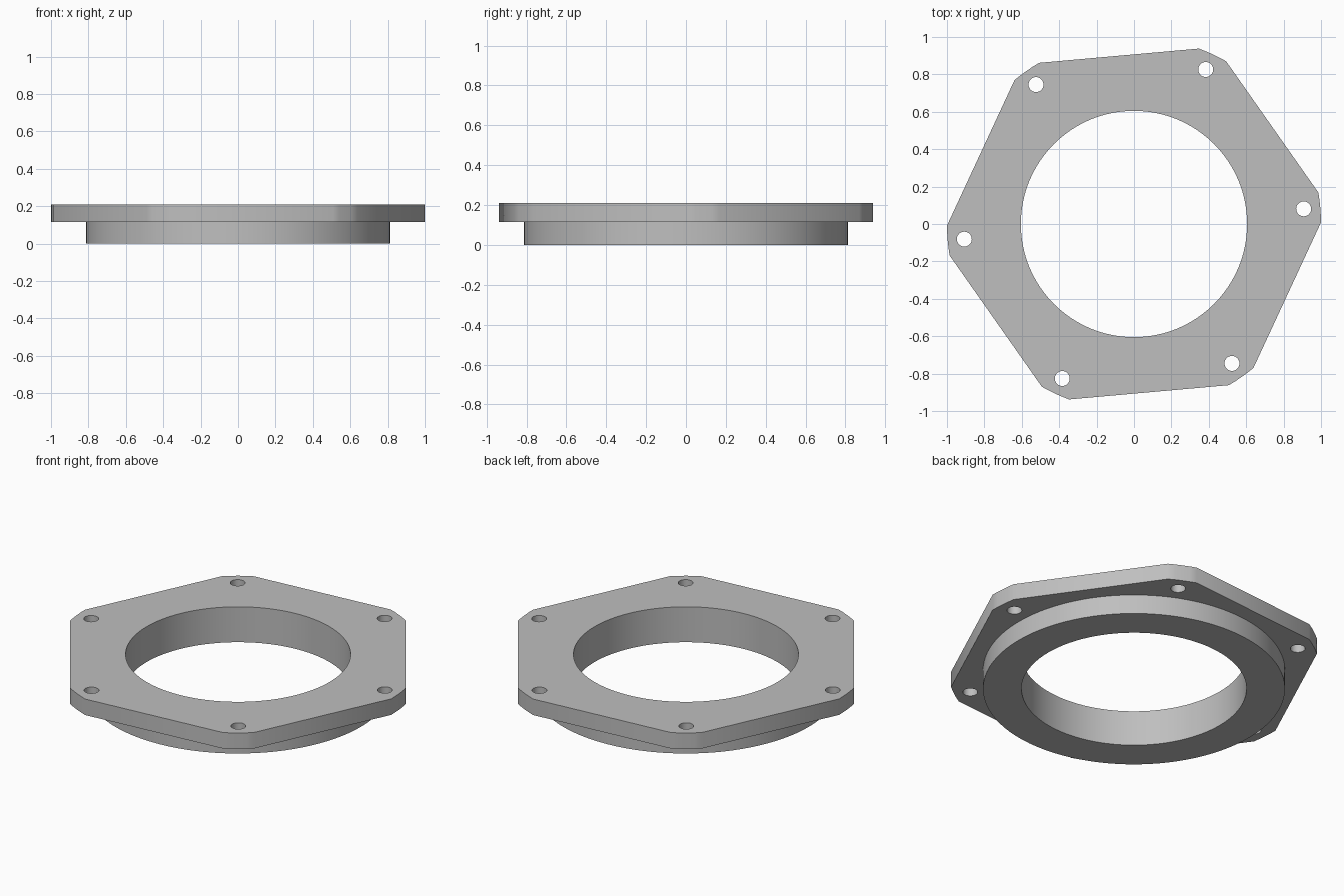
import bpy, bmesh, math

if "Cube" in bpy.data.objects:
    bpy.data.objects.remove(bpy.data.objects["Cube"])

TURN = math.radians(5.1)      # rotation of the bolt pattern
HALF = math.radians(4.6)      # half angle of each rounded corner
Z_FLANGE, Z_TOP = 0.115, 0.21

grey = bpy.data.materials.new("light grey")
grey.diffuse_color = (0.52, 0.52, 0.52, 1)
grey.use_nodes = True
grey.node_tree.nodes["Principled BSDF"].inputs["Base Color"].default_value = grey.diffuse_color


def circle(radius, count, cx=0.0, cy=0.0):
    return [(cx + radius * math.cos(2 * math.pi * i / count),
             cy + radius * math.sin(2 * math.pi * i / count)) for i in range(count)]


def prism(name, outline, z0, z1):
    """Extrude a closed outline from z0 to z1."""
    bm = bmesh.new()
    face = bm.faces.new([bm.verts.new((x, y, z0)) for x, y in outline])
    top = bmesh.ops.extrude_face_region(bm, geom=[face])["geom"]
    bmesh.ops.translate(bm, vec=(0, 0, z1 - z0),
                        verts=[v for v in top if isinstance(v, bmesh.types.BMVert)])
    bmesh.ops.recalc_face_normals(bm, faces=bm.faces)
    mesh = bpy.data.meshes.new(name)
    bm.to_mesh(mesh)
    bm.free()
    mesh.materials.append(grey)
    obj = bpy.data.objects.new(name, mesh)
    bpy.context.collection.objects.link(obj)
    return obj


# Six-sided flange with rounded corners
outline = []
for k in range(6):
    for j in range(5):
        a = TURN + k * math.pi / 3 + HALF * (j / 2 - 1)
        outline.append((math.cos(a), math.sin(a)))
flange = prism("flange_ring", outline, Z_FLANGE, Z_TOP)

# Round collar under the flange, then the bore and bolt holes
parts = [(prism("collar", circle(0.812, 96), 0, 0.16), 'UNION'),
         (prism("bore_cutter", circle(0.605, 96), -0.1, 0.4), 'DIFFERENCE')]
for k in range(6):
    a = TURN + k * math.pi / 3
    hole = circle(0.04, 32, 0.911 * math.cos(a), 0.911 * math.sin(a))
    parts.append((prism("bolt_hole_cutter", hole, -0.1, 0.4), 'DIFFERENCE'))

for part, operation in parts:
    part.hide_render = True
    mod = flange.modifiers.new(part.name, 'BOOLEAN')
    mod.operation, mod.solver, mod.object = operation, 'EXACT', part

# Apply the cuts, remove the helpers and smooth the round walls
bpy.ops.object.select_all(action='DESELECT')
flange.select_set(True)
bpy.context.view_layer.objects.active = flange
bpy.ops.object.convert(target='MESH')
for part, _ in parts:
    bpy.data.objects.remove(part)
bpy.ops.object.shade_smooth_by_angle(angle=math.radians(30))
